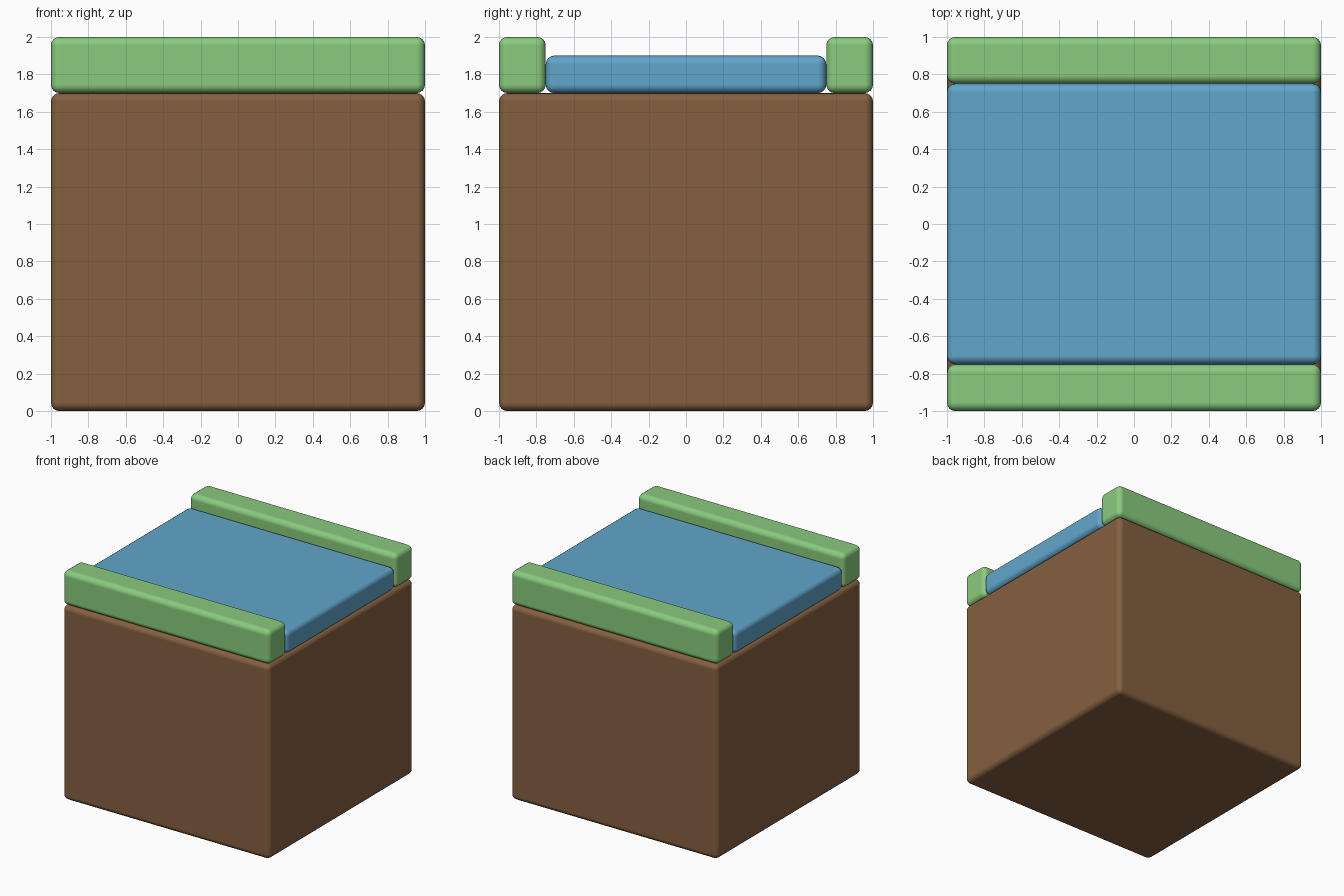
import bpy

if "Cube" in bpy.data.objects:
    bpy.data.objects.remove(bpy.data.objects["Cube"])


def lin(c):
    return tuple((v / 255 / 12.92 if v < 10 else ((v / 255 + 0.055) / 1.055) ** 2.4) for v in c) + (1.0,)


def material(name, rgb):
    m = bpy.data.materials.new(name)
    m.diffuse_color = lin(rgb)
    m.use_nodes = True
    m.node_tree.nodes["Principled BSDF"].inputs["Base Color"].default_value = m.diffuse_color
    return m


def rounded_box(name, lo, hi, mat, radius=0.045):
    bpy.ops.mesh.primitive_cube_add(size=1, location=[(a + b) / 2 for a, b in zip(lo, hi)])
    ob = bpy.context.object
    ob.name = name
    ob.scale = [b - a for a, b in zip(lo, hi)]
    bpy.ops.object.transform_apply(location=False, rotation=False, scale=True)
    ob.data.materials.append(mat)
    bev = ob.modifiers.new("rounding", "BEVEL")
    bev.width = radius
    bev.segments = 4
    bev.harden_normals = True
    bpy.ops.object.shade_smooth()
    return ob


soil = material("soil", (133, 96, 64))
grass = material("grass", (138, 203, 126))
water = material("water", (97, 166, 203))

# Earth block
rounded_box("soil_block", (-1, -1, 0), (1, 1, 1.7), soil)

# Water channel running along x
rounded_box("water_channel", (-1, -0.75, 1.7), (1, 0.75, 1.9), water)

# Grass banks on both sides
for name, s in (("front_bank", -1), ("back_bank", 1)):
    y0, y1 = sorted((s * 0.75, s))
    rounded_box(name, (-1, y0, 1.7), (1, y1, 2.0), grass)
